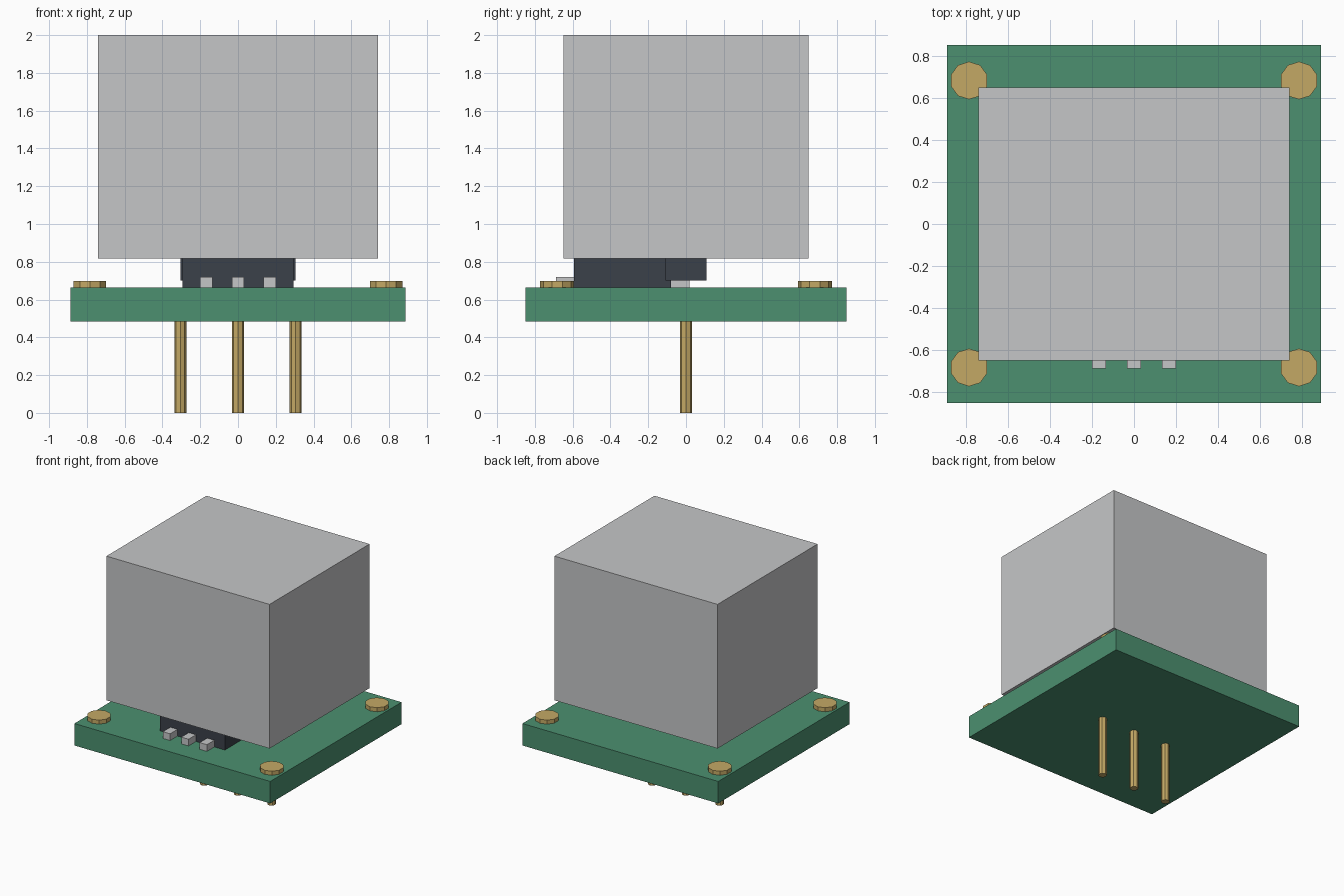
import bpy

cube = bpy.data.objects.get("Cube")
if cube:
    bpy.data.objects.remove(cube, do_unlink=True)


def material(name, r, g, b):
    m = bpy.data.materials.new(name)
    m.use_nodes = True
    m.diffuse_color = (r, g, b, 1)
    shader = next(n for n in m.node_tree.nodes if n.type == 'BSDF_PRINCIPLED')
    shader.inputs["Base Color"].default_value = (r, g, b, 1)
    return m


silver = material("silver_grey", 0.56, 0.565, 0.575)
green = material("board_green", 0.072, 0.28, 0.162)
gold = material("brass_gold", 0.55, 0.395, 0.13)
dark = material("dark_plastic", 0.044, 0.052, 0.068)


def finish(name, mat):
    ob = bpy.context.object
    ob.name = ob.data.name = name
    ob.data.materials.append(mat)
    return ob


def box(name, mat, x, y, z):
    """Box spanning the (low, high) pairs x, y and z."""
    spans = (x, y, z)
    bpy.ops.mesh.primitive_cube_add(size=1, location=[(a + b) / 2 for a, b in spans])
    ob = finish(name, mat)
    for v in ob.data.vertices:
        v.co = [c * (b - a) for c, (a, b) in zip(v.co, spans)]


def cylinder(name, mat, x, y, z, radius, sides):
    bpy.ops.mesh.primitive_cylinder_add(vertices=sides, radius=radius, depth=z[1] - z[0],
                                        location=(x, y, sum(z) / 2))
    finish(name, mat)


BOARD_TOP = 0.665
CAN_BOTTOM = 0.818

# Circuit board and the large housing above it
box("circuit_board", green, (-0.888, 0.888), (-0.851, 0.851), (0.485, BOARD_TOP))
box("housing", silver, (-0.74, 0.74), (-0.648, 0.648), (CAN_BOTTOM, 2))

# Chip with a row of leads along its front and back
box("chip_body", dark, (-0.295, 0.295), (-0.592, -0.08), (BOARD_TOP, CAN_BOTTOM))
for side, y in (("front", (-0.688, -0.58)), ("back", (-0.09, 0.018))):
    for i in (-1, 0, 1):
        x = i * 0.167
        box(f"{side}_lead", silver, (x - 0.033, x + 0.033), y, (BOARD_TOP, 0.72))

# Plastic header under the housing
box("header_block", dark, (-0.305, 0.305), (-0.108, 0.108), (0.7, CAN_BOTTOM))

# Three pins hanging below the board
for i in (-1, 0, 1):
    cylinder("pin", gold, i * 0.305, 0, (0, 0.5), 0.032, 8)

# Round pads in the four corners
for sx in (-1, 1):
    for sy in (-1, 1):
        cylinder("corner_pad", gold, sx * 0.784, sy * 0.682, (0.65, 0.698), 0.09, 10)
